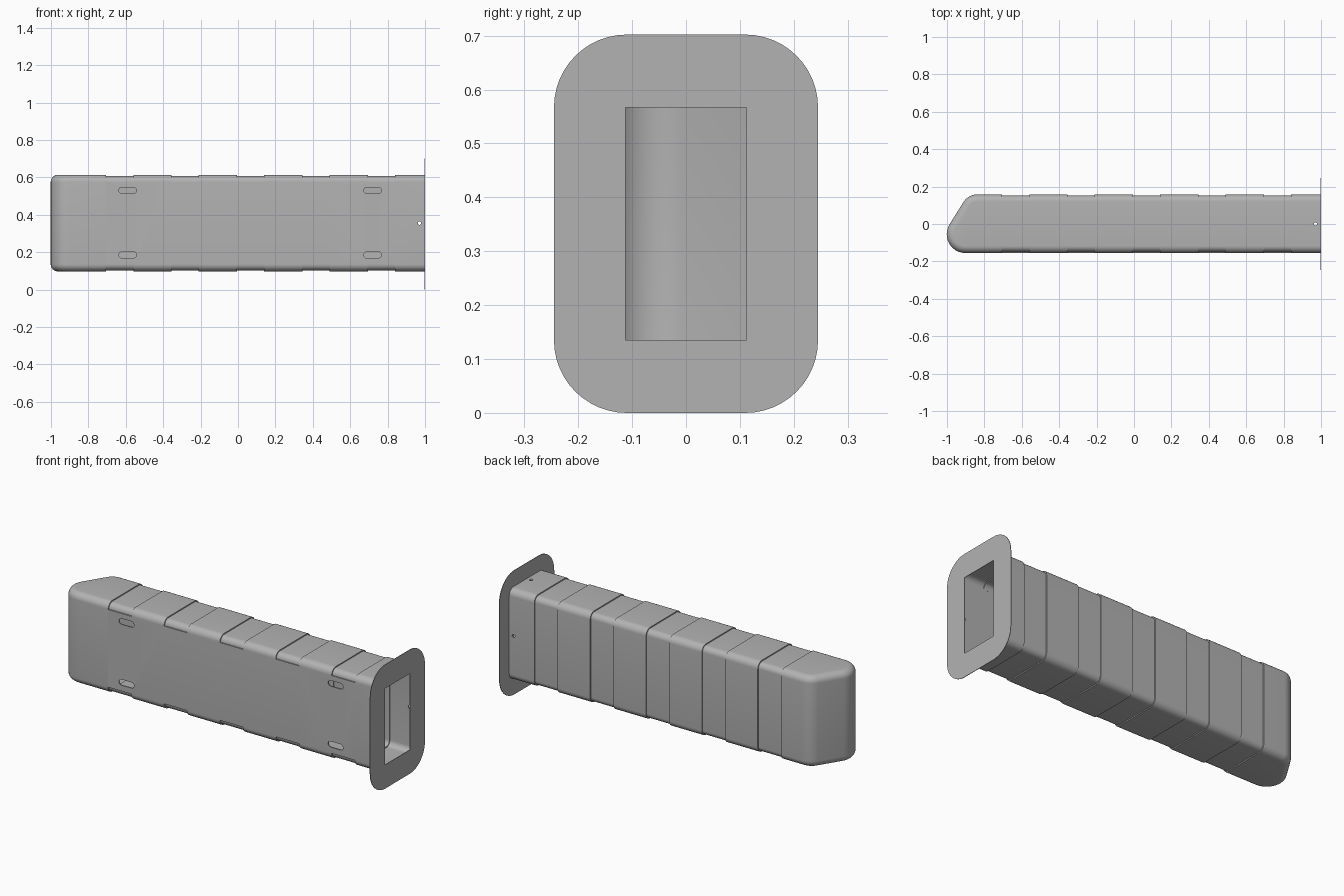
import bpy, bmesh, math
from mathutils import Vector

if "Cube" in bpy.data.objects:
    bpy.data.objects.remove(bpy.data.objects["Cube"], do_unlink=True)

grey = bpy.data.materials.new("plain grey")
grey.use_nodes = True
grey.diffuse_color = (0.45, 0.45, 0.45, 1)
grey.node_tree.nodes["Principled BSDF"].inputs["Base Color"].default_value = grey.diffuse_color

FRONT, BACK, LOW, HIGH = -0.155, 0.158, 0.097, 0.613
MID = (LOW + HIGH) / 2
ROUND, WALL, STEP = 0.038, 0.008, 0.006
SEAM = -0.705


def fillet(corners, n=8):
    """Round the corners (a, b, radius) of a closed 2D outline."""
    out = []
    for i, (a, b, r) in enumerate(corners):
        p = Vector((a, b))
        if r == 0:
            out.append(p)
            continue
        u = (Vector(corners[i - 1][:2]) - p).normalized()
        v = (Vector(corners[(i + 1) % len(corners)][:2]) - p).normalized()
        half = u.angle(v) / 2
        centre = p + (u + v).normalized() * r / math.sin(half)
        start = p + u * r / math.tan(half) - centre
        turn = math.pi - 2 * half
        if u.x * v.y - u.y * v.x > 0:
            turn = -turn
        for k in range(n + 1):
            t = turn * k / n
            c, s = math.cos(t), math.sin(t)
            out.append(centre + Vector((c * start.x - s * start.y, s * start.x + c * start.y)))
    return out


def add_object(name, bm):
    bmesh.ops.recalc_face_normals(bm, faces=bm.faces)
    mesh = bpy.data.meshes.new(name)
    bm.to_mesh(mesh)
    bm.free()
    mesh.materials.append(grey)
    ob = bpy.data.objects.new(name, mesh)
    bpy.context.collection.objects.link(ob)
    return ob


def prism(outline, place, depth):
    """Extrude a 2D outline into a closed solid."""
    bm = bmesh.new()
    face = bm.faces.new([bm.verts.new(place(p)) for p in outline])
    res = bmesh.ops.extrude_face_region(bm, geom=[face], use_keep_orig=True)
    bmesh.ops.translate(bm, vec=depth, verts=[g for g in res["geom"] if isinstance(g, bmesh.types.BMVert)])
    return bm


def finish(ob, thickness, cutters=()):
    """Thicken inward, cut openings and shade."""
    solid = ob.modifiers.new("wall", 'SOLIDIFY')
    solid.thickness, solid.offset = thickness, -1
    for cutter in cutters:
        cut = ob.modifiers.new("opening", 'BOOLEAN')
        cut.object, cut.operation, cut.solver = cutter, 'DIFFERENCE', 'EXACT'
    bpy.ops.object.select_all(action='DESELECT')
    ob.select_set(True)
    bpy.context.view_layer.objects.active = ob
    for m in list(ob.modifiers):
        bpy.ops.object.modifier_apply(modifier=m.name)
    bpy.ops.object.shade_smooth_by_angle(angle=math.radians(30))


# Cross-section of the sleeve; the flat of the front stays flush in the recessed bands
def section(inset):
    r = ROUND - inset
    f, b, lo, hi = FRONT + inset, BACK - inset, LOW + inset, HIGH - inset
    pts = fillet([(f, lo, r), (b, lo, r), (b, hi, r), (f, hi, r)])
    return pts + [Vector((FRONT, HIGH - ROUND)), Vector((FRONT, LOW + ROUND))]


# Sleeve: rings lofted along x, with five shallow bands
stations = []
for i in range(5):
    x = SEAM + 0.35 * i
    stations += [(x, 0), (x, STEP), (x + 0.145, STEP), (x + 0.145, 0)]
stations.append((0.998, 0))
bm = bmesh.new()
rings = [[bm.verts.new((x, p.x, p.y)) for p in section(d)] for x, d in stations]
for a, b in zip(rings, rings[1:]):
    for i in range(len(a)):
        bm.faces.new((a[i - 1], a[i], b[i], b[i - 1]))
bmesh.ops.remove_doubles(bm, verts=bm.verts, dist=0.0001)
sleeve = add_object("sleeve", bm)

# Slanted end: rounded outline extruded upward, long edges rounded, open toward the sleeve
tip_x = -0.985 + FRONT / 1.6
heel_x = -0.985 + BACK / 1.6
outline = fillet([(SEAM, FRONT, 0), (SEAM, BACK, 0), (heel_x, BACK, 0.085), (tip_x, FRONT, 0.1)], 12)
bm = prism(outline, lambda p: (p.x, p.y, LOW), (0, 0, HIGH - LOW))
rims = [e for e in bm.edges
        if abs(e.verts[0].co.z - e.verts[1].co.z) < 0.001
        and not all(abs(v.co.x - SEAM) < 0.001 for v in e.verts)]
bmesh.ops.bevel(bm, geom=rims, offset=ROUND, segments=8, profile=0.5, affect='EDGES')
bm.normal_update()
mouth = [f for f in bm.faces if all(abs(v.co.x - SEAM) < 0.001 for v in f.verts)]
bmesh.ops.delete(bm, geom=mouth, context='FACES')
bmesh.ops.remove_doubles(bm, verts=bm.verts, dist=0.00005)
slanted_end = add_object("slanted_end", bm)

# Cutters for the four slots and the small cross-drilled holes
bm_all = []
for x in (-0.59, 0.72):
    for z in (0.185, 0.53):
        w, h = 0.047, 0.0165
        r = h * 0.98
        slot = fillet([(x - w, z - h, r), (x + w, z - h, r), (x + w, z + h, r), (x - w, z + h, r)], 6)
        bm_all.append(prism(slot, lambda p: (p.x, FRONT - 0.05, p.y), (0, 0.1, 0)))
circle = [Vector((0.97 + 0.009 * math.cos(math.tau * i / 16), 0.009 * math.sin(math.tau * i / 16)))
          for i in range(16)]
bm_all.append(prism(circle, lambda p: (p.x, -0.3, p.y + MID), (0, 0.6, 0)))
bm_all.append(prism(circle, lambda p: (p.x, p.y, -0.1), (0, 0, 0.9)))
cutters = []
for bm in bm_all:
    cutter = add_object("opening_cutter", bm)
    cutter.hide_render = True
    cutters.append(cutter)

finish(sleeve, WALL, cutters)
finish(slanted_end, WALL)
for cutter in cutters:
    bpy.data.objects.remove(cutter, do_unlink=True)

# Flange: thin rounded plate with a rectangular mouth
bm = bmesh.new()
R, Y, TOP = 0.135, 0.245, 0.702
plate = fillet([(-Y, 0, R), (Y, 0, R), (Y, TOP, R), (-Y, TOP, R)], 12)
hole = [Vector((sy * 0.112, MID - 0.004 + sz * 0.216)) for sy, sz in ((-1, -1), (1, -1), (1, 1), (-1, 1))]
edges = []
for loop in (plate, hole):
    vs = [bm.verts.new((1, p.x, p.y)) for p in loop]
    edges += [bm.edges.new((vs[i - 1], vs[i])) for i in range(len(vs))]
bmesh.ops.triangle_fill(bm, edges=edges, use_beauty=True)
flange = add_object("flange", bm)
if flange.data.polygons[0].normal.x < 0:
    flange.data.flip_normals()
finish(flange, 0.003)
